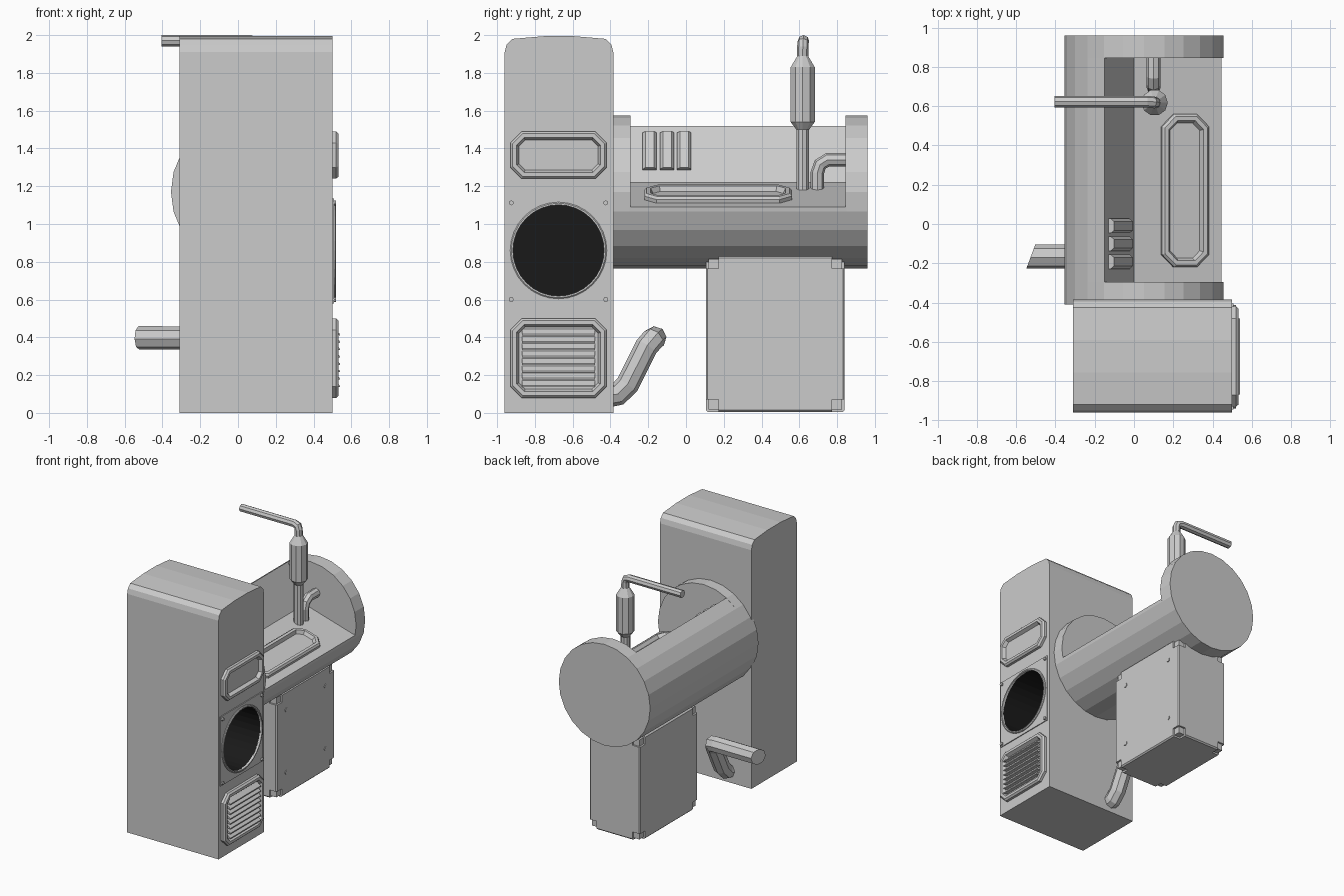
import bpy, bmesh, math
from mathutils import Matrix, Vector

if "Cube" in bpy.data.objects:
    bpy.data.objects.remove(bpy.data.objects["Cube"])

AX_X = Matrix(((0, 0, 1, 0), (1, 0, 0, 0), (0, 1, 0, 0), (0, 0, 0, 1)))  # (y, z) extruded in x
AX_Y = Matrix(((1, 0, 0, 0), (0, 0, 1, 0), (0, 1, 0, 0), (0, 0, 0, 1)))  # (x, z) extruded in y
AX_Z = Matrix.Identity(4)


def finish(bm, name, m=AX_Z):
    bm.transform(m)
    bmesh.ops.recalc_face_normals(bm, faces=bm.faces)
    me = bpy.data.meshes.new(name)
    bm.to_mesh(me)
    bm.free()
    ob = bpy.data.objects.new(name, me)
    bpy.context.collection.objects.link(ob)
    return ob


def loft(name, loops, m=AX_Z, cap0=True, cap1=True):
    bm = bmesh.new()
    rings = [[bm.verts.new(p) for p in lp] for lp in loops]
    n = len(rings[0])
    for a, b in zip(rings, rings[1:]):
        for i in range(n):
            bm.faces.new((a[i], a[(i + 1) % n], b[(i + 1) % n], b[i]))
    if cap0:
        bm.faces.new(rings[0])
    if cap1:
        bm.faces.new(rings[-1])
    return finish(bm, name, m)


def prism(name, pts, a, b, m):
    return loft(name, [[(u, v, w) for u, v in pts] for w in (a, b)], m)


def circle(cu, cv, r, n):
    return [(cu + r * math.cos(2 * math.pi * i / n), cv + r * math.sin(2 * math.pi * i / n)) for i in range(n)]


def lathe(name, prof, cu, cv, n, m=AX_Z, cap0=True, cap1=True):
    return loft(name, [[(u, v, w) for u, v in circle(cu, cv, r, n)] for r, w in prof], m, cap0, cap1)


def octagon(w, h, c):
    w, h = w / 2, h / 2
    return [(w, h - c), (w - c, h), (c - w, h), (-w, h - c), (-w, c - h), (c - w, -h), (w - c, -h), (w, c - h)]


def rim(name, w, h, c, m):
    # raised chamfered frame with a sunken panel
    steps = [(0, -0.005), (0, 0.02), (0.012, 0.033), (0.033, 0.033), (0.046, 0.006)]
    return loft(name, [[(u, v, z) for u, v in octagon(w - 2 * i, h - 2 * i, c - 0.586 * i)] for i, z in steps], m)


def tube(name, pts, r):
    cu = bpy.data.curves.new(name, 'CURVE')
    cu.dimensions = '3D'
    cu.bevel_depth, cu.bevel_resolution, cu.use_fill_caps = r, 2, True
    sp = cu.splines.new('POLY')
    sp.points.add(len(pts) - 1)
    for p, co in zip(sp.points, pts):
        p.co = (*co, 1)
    tmp = bpy.data.objects.new(name + "_path", cu)
    bpy.context.collection.objects.link(tmp)
    bpy.context.view_layer.update()
    me = bpy.data.meshes.new_from_object(tmp.evaluated_get(bpy.context.evaluated_depsgraph_get()))
    bpy.data.objects.remove(tmp)
    for f in me.polygons:
        f.use_smooth = False
    ob = bpy.data.objects.new(name, me)
    bpy.context.collection.objects.link(ob)
    return ob


def box(bm, lo, hi):
    lo, hi = Vector(lo), Vector(hi)
    m = Matrix.Translation((lo + hi) / 2) @ Matrix.Diagonal((*(hi - lo), 1))
    return bmesh.ops.create_cube(bm, size=1, matrix=m)


def cut(ob, cutter):
    mod = ob.modifiers.new("cut", 'BOOLEAN')
    mod.operation, mod.object, mod.solver = 'DIFFERENCE', cutter, 'EXACT'
    cutter.hide_render = True
    cutter.hide_viewport = True


# tall cabinet with crowned top
side = [(-0.96, 0), (-0.385, 0), (-0.385, 1.91), (-0.395, 1.95), (-0.425, 1.98), (-0.59, 1.994),
        (-0.755, 1.994), (-0.92, 1.98), (-0.95, 1.95), (-0.96, 1.91)]
cabinet = prism("cabinet", side, -0.31, 0.50, AX_X)

# porthole plate, rim, dark barrel and plate screws
PY, PZ = -0.675, 0.86
plate = prism("porthole_plate", [(-0.945, 0.58), (-0.405, 0.58), (-0.405, 1.135), (-0.945, 1.135)], 0.495, 0.507, AX_X)
cutter = prism("porthole_cutter", circle(PY, PZ, 0.246, 32), 0.0, 0.7, AX_X)
cut(cabinet, cutter)
cut(plate, cutter)
lathe("porthole_rim", [(0.256, 0.50), (0.256, 0.513), (0.25, 0.518), (0.241, 0.518), (0.241, 0.50)],
      PY, PZ, 32, AX_X, False, False)
barrel = lathe("porthole_barrel", [(0.241, 0.505), (0.241, 0.02)], PY, PZ, 32, AX_X, False, True)
barrel.data.flip_normals()
dark = bpy.data.materials.new("dark")
dark.diffuse_color = (0.01, 0.01, 0.01, 1)
dark.use_nodes = True
dark.node_tree.nodes["Principled BSDF"].inputs["Base Color"].default_value = dark.diffuse_color
barrel.data.materials.append(dark)
for y in (-0.925, -0.425):
    for z in (0.60, 1.112):
        prism("plate_screw", circle(y, z, 0.013, 8), 0.50, 0.52, AX_X)

# display window and vent with louvres
rim("window_frame", 0.51, 0.25, 0.06, Matrix.Translation((0.5, -0.675, 1.365)) @ AX_X)
rim("vent_frame", 0.51, 0.42, 0.06, Matrix.Translation((0.5, -0.675, 0.29)) @ AX_X)
for i in range(8):
    z = 0.137 + i * 0.039
    prism("vent_louvre", [(0.50, z + 0.039), (0.50, z + 0.008), (0.54, z), (0.54, z + 0.008)], -0.868, -0.482, AX_Y)

# horizontal drum: two full end discs and a notched body
CX, CZ, R = 0.05, 1.17, 0.405
ring = circle(CX, CZ, R, 24)
prism("inner_disc", ring, -0.41, -0.295, AX_Y)
prism("outer_disc", ring, 0.845, 0.96, AX_Y)
arc = [ring[i] for i in range(9, 24)]
prism("drum_body", [(-0.15, 1.52)] + arc + [(0.445, 1.09), (0.0, 1.22)], -0.30, 0.85, AX_Y)

# tray frame on the sloping bench
slope = math.atan2(0.13, 0.445)
rim("bench_tray", 0.25, 0.78, 0.065,
    Matrix.Translation((0.257, 0.17, 1.145)) @ Matrix.Rotation(slope, 4, 'Y'))

# three keys on the back wall
wall = Vector((0.15, 0, -0.30)).normalized()
out = Vector((0.30, 0, 0.15)).normalized()
rot = Matrix((Vector((0, 1, 0)), out, wall)).transposed().to_4x4()
for y in (-0.192, -0.10, -0.01):
    prism("wall_key", [(-0.037, -0.005), (-0.037, 0.012), (-0.022, 0.03), (0.022, 0.03), (0.037, 0.012), (0.037, -0.005)],
          0.047, 0.262, Matrix.Translation((-0.15, y, 1.52)) @ rot)

# exhaust mast, its bent top pipe and the elbow beside it
lathe("exhaust_mast", [(0.036, 1.16), (0.036, 1.50), (0.067, 1.54), (0.067, 1.83), (0.03, 1.89)], 0.105, 0.618, 10)
tube("exhaust_pipe", [(0.105, 0.618, 1.86), (0.105, 0.618, 1.935), (0.095, 0.62, 1.96), (0.065, 0.622, 1.97),
                      (-0.405, 0.622, 1.97)], 0.03)
tube("elbow_pipe", [(0.1, 0.695, 1.16), (0.1, 0.695, 1.27), (0.1, 0.71, 1.315), (0.1, 0.75, 1.34), (0.1, 0.86, 1.34)], 0.036)

# drain spout behind the cabinet, with a slanted mouth
spout = tube("drain_spout", [(-0.1, -0.42, 0.09), (-0.1, -0.36, 0.10), (-0.1, -0.31, 0.15), (-0.1, -0.21, 0.35),
                             (-0.12, -0.175, 0.39), (-0.16, -0.165, 0.397), (-0.525, -0.165, 0.397)], 0.062)
for v in spout.data.vertices:
    if v.co.x < -0.5:
        v.co.x += (v.co.y + 0.165) * 0.37

# lower case with recessed corners
LO, HI = Vector((-0.18, 0.105, 0.005)), Vector((0.27, 0.84, 0.83))
bm = bmesh.new()
box(bm, LO, HI)
bmesh.ops.bevel(bm, geom=bm.edges[:], offset=0.01, segments=1, affect='EDGES')
case = finish(bm, "lower_case")
bm = bmesh.new()
for k in range(8):
    c = Vector([(HI if k >> a & 1 else LO)[a] for a in range(3)])
    box(bm, c - Vector((0.066,) * 3), c + Vector((0.066,) * 3))
cut(case, finish(bm, "case_corner_cutter"))
bm = bmesh.new()
box(bm, LO + Vector((0.014,) * 3), HI - Vector((0.014,) * 3))
finish(bm, "case_core")
for y in (0.225, 0.72):
    for z in (0.185, 0.685):
        prism("case_screw", circle(y, z, 0.017, 8), 0.26, 0.275, AX_X)
